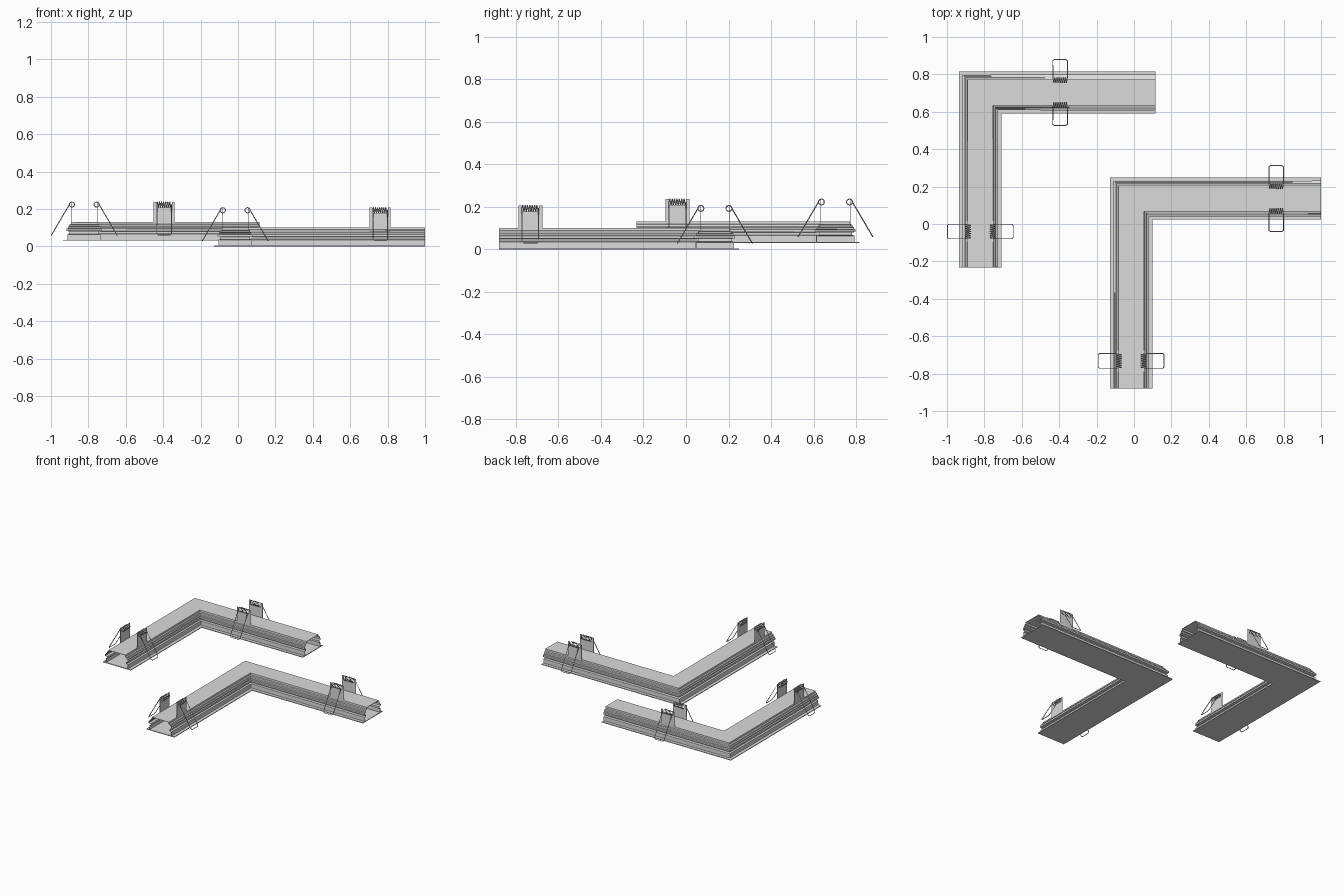
import bpy, bmesh, math
from mathutils import Vector

cube = bpy.data.objects.get("Cube")
if cube:
    bpy.data.objects.remove(cube, do_unlink=True)


def material(name, value):
    m = bpy.data.materials.new(name)
    m.use_nodes = True
    m.diffuse_color = (value, value, value, 1)
    m.node_tree.nodes["Principled BSDF"].inputs["Base Color"].default_value = (value, value, value, 1)
    return m


METAL = material("light grey metal", 0.71)
UP = Vector((0, 0, 1))


def add_mesh(name, verts, faces, thickness=0):
    mesh = bpy.data.meshes.new(name)
    mesh.from_pydata(verts, [], faces)
    bm = bmesh.new()
    bm.from_mesh(mesh)
    bmesh.ops.recalc_face_normals(bm, faces=bm.faces)
    bm.to_mesh(mesh)
    bm.free()
    mesh.materials.append(METAL)
    ob = bpy.data.objects.new(name, mesh)
    bpy.context.collection.objects.link(ob)
    if thickness:
        mod = ob.modifiers.new("sheet thickness", 'SOLIDIFY')
        mod.thickness, mod.offset = thickness, 0


def sweep_corner(name, profile, corner, ends, base, closed=False):
    """Sweep a cross-section along a mitred right-angle path."""
    cx, cy = corner
    xe, ye = ends
    verts = []
    for o, z in profile:
        verts += [(cx - o, ye, base + z), (cx - o, cy + o, base + z), (xe, cy + o, base + z)]
    n = len(profile)
    faces = []
    for i in range(n if closed else n - 1):
        j = (i + 1) % n
        for k in (0, 1):
            faces.append((3 * i + k, 3 * i + k + 1, 3 * j + k + 1, 3 * j + k))
    if closed:
        faces += [[3 * i for i in range(n)], [3 * i + 2 for i in range(n)]]
    add_mesh(name, verts, faces, 0 if closed else 0.003)


def spring_clip(name, origin, out, along):
    """Notched bracket plate, coil spring and slanted wire loop."""
    def at(t, o, z):
        return origin + along * t + out * o + UP * z

    # bracket with two ears and a foot hooked under the ledge
    outline = [(-.056, .085), (.056, .085), (.056, .207), (.041, .207), (.041, .178),
               (-.041, .178), (-.041, .207), (-.056, .207)]
    verts = [at(t, .069, z) for t, z in outline]
    verts += [at(-.056, .086, .073), at(.056, .086, .073)]
    add_mesh(name + "_bracket", verts, [(0, 1, 2, 3, 4, 5, 6, 7), (8, 9, 1, 0)], 0.003)

    # coil running along the bracket, its ends leading into the loop
    turns, steps, r, half = 7, 12, .014, .039
    pts = []
    for i in range(turns * steps + 1):
        a = 2 * math.pi * i / steps
        pts.append(at(-half + 2 * half * i / (turns * steps),
                      .066 + r * math.cos(a), .193 + r * math.sin(a)))
    tip, low = .176, .03
    pts += [at(half, tip - .006, low + .009), at(half - .008, tip, low),
            at(-half + .008, tip, low), at(-half, tip - .006, low + .009)]
    curve = bpy.data.curves.new(name + "_spring", 'CURVE')
    curve.dimensions = '3D'
    curve.bevel_depth = .0026
    curve.bevel_resolution = 1
    spline = curve.splines.new('POLY')
    spline.points.add(len(pts) - 1)
    for p, co in zip(spline.points, pts):
        p.co = (*co, 1)
    spline.use_cyclic_u = True
    curve.materials.append(METAL)
    bpy.context.collection.objects.link(bpy.data.objects.new(name + "_spring", curve))


def channel(name, corner, ends, base, clip_x, clip_y):
    # ribbed half section, mirrored to the other side
    half = [(.089, .004), (.089, .034), (.077, .038), (.077, .05), (.094, .053), (.094, .063),
            (.087, .066), (.086, .073), (.08, .077), (.078, .085), (.069, .088), (.068, .1)]
    section = half + [(-o, z) for o, z in reversed(half)]
    sweep_corner(name + "_housing", section, corner, ends, base)
    # flat cover with trim flange
    w = .113
    sweep_corner(name + "_cover", [(-w, 0), (w, 0), (w, .005), (-w, .005)],
                 corner, ends, base, closed=True)
    # a pair of clips on each arm
    X, Y = Vector((1, 0, 0)), Vector((0, 1, 0))
    on_x = Vector((clip_x, corner[1], base))
    on_y = Vector((corner[0], clip_y, base))
    for s, side in ((1, "a"), (-1, "b")):
        spring_clip(f"{name}_side_arm_clip_{side}", on_x, Y * s, X)
        spring_clip(f"{name}_front_arm_clip_{side}", on_y, X * s, Y)


channel("rear_channel", (-.822, .703), (.114, -.233), .03, -.395, -.04)
channel("front_channel", (-.015, .136), (1, -.88), 0, .76, -.732)
